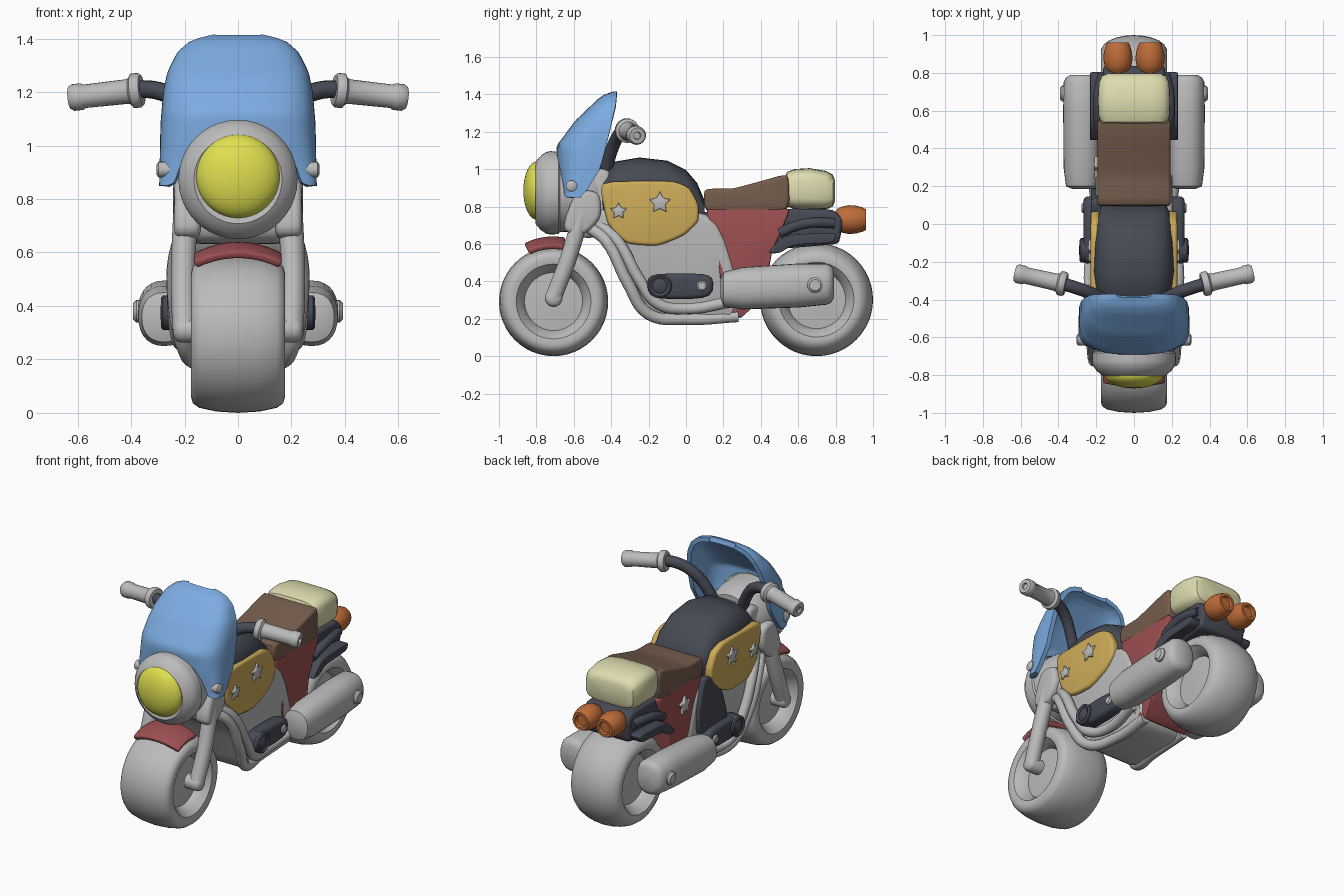
import bpy, bmesh, math
from mathutils import Vector


def mat(name, rgb):
    m = bpy.data.materials.new(name)
    m.diffuse_color = (*rgb, 1)
    return m


GREY = mat("light_grey", (0.50, 0.50, 0.50))
DARK = mat("charcoal", (0.063, 0.068, 0.09))
BLUE = mat("sky_blue", (0.20, 0.41, 0.75))
LEMON = mat("lemon", (0.74, 0.74, 0.08))
MUSTARD = mat("mustard", (0.62, 0.41, 0.10))
RED = mat("dull_red", (0.34, 0.08, 0.085))
BROWN = mat("brown", (0.18, 0.108, 0.075))
CREAM = mat("cream", (0.73, 0.72, 0.43))
ORANGE = mat("orange", (0.52, 0.15, 0.04))


def finish(ob, m, bevel=0, mirror=False, solid=0, segs=3):
    """Add modifiers, bake them, then smooth by angle."""
    bpy.context.collection.objects.link(ob)
    ob.data.materials.append(m)
    if solid:
        s = ob.modifiers.new("thick", 'SOLIDIFY')
        s.thickness, s.offset = solid, 0
    if bevel:
        b = ob.modifiers.new("round", 'BEVEL')
        b.width, b.segments, b.limit_method = bevel, segs, 'ANGLE'
        b.angle_limit = math.radians(50)
    bpy.ops.object.select_all(action='DESELECT')
    ob.select_set(True)
    bpy.context.view_layer.objects.active = ob
    bpy.ops.object.convert(target='MESH')
    if mirror:
        bpy.context.object.modifiers.new("mirror", 'MIRROR')
        bpy.ops.object.convert(target='MESH')
    bpy.ops.object.shade_smooth_by_angle(angle=math.radians(40))


def skin(name, rings, m, closed=True, caps=True, **kw):
    """Join rows of points with quads."""
    bm = bmesh.new()
    rows = [[bm.verts.new(p) for p in r] for r in rings]
    n = len(rows[0])
    for a, b in zip(rows, rows[1:]):
        for i in range(n if closed else n - 1):
            j = (i + 1) % n
            bm.faces.new((a[i], a[j], b[j], b[i]))
    if caps:
        bm.faces.new(rows[0])
        bm.faces.new(rows[-1])
    bmesh.ops.remove_doubles(bm, verts=bm.verts, dist=1e-5)
    bmesh.ops.recalc_face_normals(bm, faces=bm.faces)
    me = bpy.data.meshes.new(name)
    bm.to_mesh(me)
    bm.free()
    finish(bpy.data.objects.new(name, me), m, **kw)


def lerp(t, table):
    for (a, p), (b, q) in zip(table, table[1:]):
        if t <= b:
            return p + (q - p) * max(0, (t - a) / (b - a))
    return table[-1][1]


def prism(name, prof, x0, x1, m, cut=0.2, taper=((0, 1), (2, 1)), **kw):
    """Side outline (y, z) with its corners softened, extruded from x0 to x1."""
    for k in (cut, 0.25) if cut else ():
        out = []
        for p, q in zip(prof, prof[1:] + prof[:1]):
            out += [tuple(a + (b - a) * f for a, b in zip(p, q)) for f in (k, 1 - k)]
        prof = out
    skin(name, [[(x * lerp(z, taper), y, z) for y, z in prof] for x in (x0, x1)], m, **kw)


def loft(name, stations, m, cx=0, power=3.5, n=28, **kw):
    """Rounded-square sections (y, z low, z high, half width) along y."""
    rings, e = [], 2 / power
    for y, a, b, w in stations:
        cs = [(math.cos(2 * math.pi * i / n), math.sin(2 * math.pi * i / n)) for i in range(n)]
        rings.append([(cx + w * math.copysign(abs(c) ** e, c), y,
                       (a + b) / 2 + (b - a) / 2 * math.copysign(abs(s) ** e, s)) for c, s in cs])
    skin(name, rings, m, **kw)


def lathe(name, origin, axis, prof, m, n=32, **kw):
    """Turn a profile of (distance, radius) about an axis."""
    q = Vector(axis).to_track_quat('Z', 'Y')
    rings = [[Vector(origin) + q @ Vector((r * math.cos(2 * math.pi * i / n),
              r * math.sin(2 * math.pi * i / n), d)) for i in range(n)] for d, r in prof]
    skin(name, rings, m, caps=False, **kw)


def tube(name, pts, r, m):
    cu = bpy.data.curves.new(name, 'CURVE')
    cu.dimensions, cu.bevel_depth, cu.bevel_resolution = '3D', r, 3
    cu.use_fill_caps, cu.resolution_u = True, 6
    s = cu.splines.new('BEZIER')
    s.bezier_points.add(len(pts) - 1)
    for b, p in zip(s.bezier_points, pts):
        b.co = p
        b.handle_left_type = b.handle_right_type = 'AUTO'
    finish(bpy.data.objects.new(name, cu), m, mirror=True)


def star(name, y, z, r, x0, x1, mirror):
    pts = []
    for i in range(10):
        a, k = math.pi / 2 + i * math.pi / 5, r * (0.5 if i % 2 else 1)
        pts.append((y + k * math.cos(a), z + k * math.sin(a)))
    prism(name, pts, x0, x1, GREY, cut=0, bevel=0.006, segs=2, mirror=mirror)


# Wheels with recessed rims, the rear tyre rounder
rim = [(0.105, 0), (0.10, 0.08), (0.095, 0.155), (0.13, 0.168), (0.15, 0.185), (0.170, 0.20)]
front_tread = [(0.176, 0.23), (0.169, 0.256), (0.145, 0.273), (0.08, 0.287), (0, 0.292)]
rear_tread = [(0.175, 0.225), (0.16, 0.253), (0.132, 0.274), (0.09, 0.29), (0.045, 0.299), (0, 0.302)]
for name, y, r, tread in (("front_wheel", -0.708, 0.292, front_tread),
                          ("rear_wheel", 0.698, 0.302, rear_tread)):
    h = rim + tread
    lathe(name, (0, y, r), (1, 0, 0), [(-d, k) for d, k in h] + h[-2::-1], GREY, n=48)

# Front mudguard, crowned over the tyre
rows = []
for i in range(9):
    a = math.radians(-27 + 38 * i / 8)
    row = []
    for j in range(13):
        u = j / 6 - 1
        r = 0.326 - 0.042 * u * u
        row.append((0.16 * u, -0.71 + r * math.sin(a), 0.299 + r * math.cos(a)))
    rows.append(row)
skin("front_mudguard", rows, RED, closed=False, caps=False, solid=0.03, bevel=0.01)

# Fork legs, rounded ends and steering head
tube("fork_legs", [(0.20, -0.71, 0.31), (0.205, -0.63, 0.52), (0.19, -0.53, 0.86)], 0.046, GREY)
lathe("fork_ends", (0.14, -0.708, 0.31), (1, 0, 0),
      [(0, 0.047), (0.075, 0.047), (0.09, 0.041), (0.1, 0.026), (0.103, 0)], GREY, mirror=True)
prism("steering_head", [(-0.63, 0.66), (-0.5, 0.62), (-0.40, 0.72), (-0.39, 0.98),
                        (-0.46, 1.01), (-0.58, 0.95)], -0.17, 0.17, GREY, bevel=0.03)
prism("fork_clamps", [(-0.67, 0.67), (-0.55, 0.64), (-0.45, 0.74), (-0.46, 0.88), (-0.59, 0.89)],
      0.14, 0.238, GREY, bevel=0.025, mirror=True)

# Headlight shell and lens
lathe("headlight_shell", (0, -0.45, 0.873), (0, -1, 0),
      [(0, 0), (0, 0.16), (0.05, 0.19), (0.13, 0.206), (0.225, 0.21), (0.232, 0.22), (0.275, 0.223),
       (0.298, 0.218), (0.325, 0.2), (0.345, 0.178), (0.354, 0.165), (0.35, 0.155), (0.34, 0)],
      GREY, n=40)
lathe("headlight_lens", (0, -0.795, 0.885), (0, -1, 0),
      [(0.075 * math.sin(i * math.pi / 16), 0.157 * math.cos(i * math.pi / 16)) for i in range(9)],
      LEMON, n=40)

# Windscreen, wrapped round the headlight and closed over at the top
wide = [(0.84, 0.28), (1.08, 0.275), (1.2, 0.265), (1.27, 0.25), (1.34, 0.215), (1.375, 0.175),
        (1.39, 0.135), (1.40, 0.09)]
front = [(0.84, -0.645), (1.0, -0.672), (1.12, -0.677), (1.25, -0.58), (1.36, -0.465),
         (1.385, -0.43), (1.40, -0.385)]
back = [(0.84, -0.575), (0.88, -0.535), (1.0, -0.46), (1.15, -0.42), (1.34, -0.375), (1.40, -0.37)]
rows = []
for j in range(29):
    row = []
    for i in range(61):
        t = math.radians(-90 + 3 * i)
        s, c = math.sin(t), max(0, math.cos(t))
        sx = math.copysign(abs(s) ** 0.65, s)
        x = abs(0.28 * sx)
        if x < 0.18:
            low = 0.875 + math.sqrt(0.218 ** 2 - x * x)
        else:
            low = lerp(x, [(0.18, 0.998), (0.215, 0.92), (0.235, 0.86), (0.26, 0.848)])
        z = low + (1.40 - low) * (1 - (1 - j / 28) ** 2)
        yb, yf = lerp(z, back), lerp(z, front)
        e = lerp(z, [(0.84, 0.32), (1.1, 0.48), (1.4, 0.6)])
        row.append((lerp(z, wide) * sx, yb + (yf - yb) * c ** e, z))
    rows.append(row)
skin("windscreen", rows, BLUE, closed=False, caps=False, solid=0.03)
lathe("windscreen_bolts", (0.245, -0.612, 0.91), (1, 0, 0),
      [(0, 0.03), (0.052, 0.03), (0.06, 0.018), (0.06, 0)], GREY, mirror=True, n=16)

# Handlebars and grips
tube("handlebars", [(0.10, -0.43, 0.98), (0.15, -0.405, 1.08), (0.22, -0.37, 1.165),
                    (0.30, -0.34, 1.205), (0.40, -0.31, 1.21)], 0.034, DARK)
lathe("grips", (0.36, -0.32, 1.208), (0.27, 0.06, -0.03),
      [(0, 0), (0, 0.058), (0.01, 0.065), (0.035, 0.065), (0.045, 0.05), (0.06, 0.046), (0.22, 0.044),
       (0.23, 0.05), (0.265, 0.05), (0.277, 0.042), (0.277, 0.02), (0.265, 0.018), (0.265, 0)],
      GREY, n=24, mirror=True)

# Main body narrowing to the belly, tank and tank panels
belly = ((0.17, 0.70), (0.23, 0.88), (0.34, 1))
prism("lower_body", [(-0.51, 0.79), (-0.47, 0.63), (-0.36, 0.52), (-0.27, 0.34), (-0.2, 0.185),
                     (0.0, 0.172), (0.27, 0.178), (0.30, 0.34), (0.17, 0.77), (-0.2, 0.79)],
      -0.205, 0.205, GREY, taper=belly, bevel=0.035)
loft("tank", [(-0.46, 0.80, 0.92, 0.15), (-0.44, 0.70, 0.99, 0.18), (-0.38, 0.65, 1.04, 0.20),
              (-0.25, 0.65, 1.062, 0.215), (-0.1, 0.65, 1.045, 0.21), (0.0, 0.65, 0.995, 0.20),
              (0.06, 0.66, 0.925, 0.188), (0.10, 0.70, 0.83, 0.17)], DARK, power=3.2)
prism("tank_panels", [(-0.465, 0.93), (-0.25, 0.937), (-0.06, 0.935), (0.02, 0.90), (0.068, 0.81),
                      (0.068, 0.72), (-0.01, 0.645), (-0.15, 0.588), (-0.32, 0.60), (-0.42, 0.70)],
      0.17, 0.229, MUSTARD, cut=0.15, bevel=0.018, mirror=True)
star("large_tank_stars", -0.14, 0.82, 0.062, 0.22, 0.243, True)
star("small_tank_stars", -0.36, 0.775, 0.048, 0.22, 0.243, True)

# Exhaust pipes, silencers and engine
tube("outer_pipes", [(0.17, -0.52, 0.69), (0.22, -0.43, 0.62), (0.23, -0.31, 0.39),
                     (0.19, -0.20, 0.225), (0.145, 0.0, 0.198), (0.145, 0.28, 0.213)], 0.032, GREY)
tube("inner_pipes", [(0.17, -0.47, 0.71), (0.22, -0.37, 0.62), (0.235, -0.25, 0.41),
                     (0.22, -0.15, 0.28), (0.192, 0.0, 0.253), (0.215, 0.24, 0.29)], 0.031, GREY)
loft("silencers", [(0.185, 0.31, 0.41, 0.05), (0.20, 0.265, 0.45, 0.085), (0.3, 0.25, 0.475, 0.098),
                   (0.6, 0.26, 0.495, 0.1), (0.75, 0.275, 0.495, 0.098), (0.775, 0.285, 0.485, 0.085),
                   (0.79, 0.31, 0.46, 0.06)], GREY, cx=0.275, power=2.3, mirror=True)
lathe("silencer_bolts", (0.33, 0.69, 0.38), (1, 0, 0),
      [(0, 0.042), (0.05, 0.042), (0.062, 0.03), (0.062, 0)], GREY, n=20, mirror=True)
prism("engine_blocks", [(-0.21, 0.305), (0.14, 0.305), (0.15, 0.435), (-0.03, 0.445), (-0.21, 0.435)],
      0.18, 0.268, DARK, bevel=0.025, mirror=True)
lathe("engine_caps", (0.22, -0.14, 0.375), (1, 0, 0),
      [(0, 0.065), (0.06, 0.065), (0.068, 0.055), (0.06, 0.04), (0.07, 0.025), (0.07, 0)],
      DARK, n=24, mirror=True)
lathe("engine_bolts", (0.24, 0.085, 0.375), (1, 0, 0),
      [(0, 0.028), (0.03, 0.028), (0.038, 0.02), (0.038, 0)], GREY, n=16, mirror=True)
prism("left_engine_cover", [(-0.12, 0.42), (-0.06, 0.62), (0.04, 0.75), (0.13, 0.78),
                            (0.19, 0.58), (0.19, 0.42)], -0.228, -0.15, DARK, cut=0.12, bevel=0.02)

# Seat, rear side panels and luggage roll
prism("rear_body", [(0.10, 0.79), (0.56, 0.79), (0.51, 0.67), (0.46, 0.56), (0.42, 0.32),
                    (0.29, 0.20), (0.205, 0.26), (0.165, 0.55)], -0.194, 0.194, RED, cut=0.06,
      taper=belly, bevel=0.015)
star("left_panel_star", 0.30, 0.66, 0.062, -0.212, -0.18, False)
prism("seat", [(0.095, 0.77), (0.095, 0.895), (0.25, 0.895), (0.38, 0.93), (0.55, 0.978),
               (0.555, 0.77)], -0.194, 0.194, BROWN, cut=0.12, bevel=0.035)
loft("luggage", [(0.53, 0.82, 0.96, 0.15), (0.54, 0.80, 0.985, 0.178), (0.58, 0.787, 1.0, 0.19),
                 (0.66, 0.785, 1.005, 0.192), (0.75, 0.785, 0.99, 0.187), (0.785, 0.80, 0.97, 0.17),
                 (0.797, 0.83, 0.94, 0.14)], CREAM, power=4)

# Rear mudguard, side rails and tail lights
prism("rear_mudguard", [(0.47, 0.79), (0.79, 0.785), (0.84, 0.73), (0.82, 0.60), (0.70, 0.59),
                        (0.46, 0.57)], -0.165, 0.165, DARK, cut=0.12, bevel=0.025)
prism("side_rails", [(0.43, 0.55), (0.50, 0.55), (0.57, 0.595), (0.79, 0.605), (0.81, 0.66),
                     (0.53, 0.65)], 0.14, 0.232, DARK, cut=0.15, bevel=0.018, mirror=True)
tube("upper_rails", [(0.18, 0.50, 0.66), (0.19, 0.60, 0.70), (0.185, 0.70, 0.715),
                     (0.165, 0.79, 0.71)], 0.028, DARK)
lathe("tail_lights", (0.085, 0.77, 0.73), (0, 1, 0),
      [(0, 0.03), (0.025, 0.04), (0.04, 0.058), (0.065, 0.07), (0.10, 0.077), (0.135, 0.075),
       (0.17, 0.066), (0.192, 0.056), (0.192, 0.04), (0.175, 0.035), (0.175, 0)], ORANGE, mirror=True)
